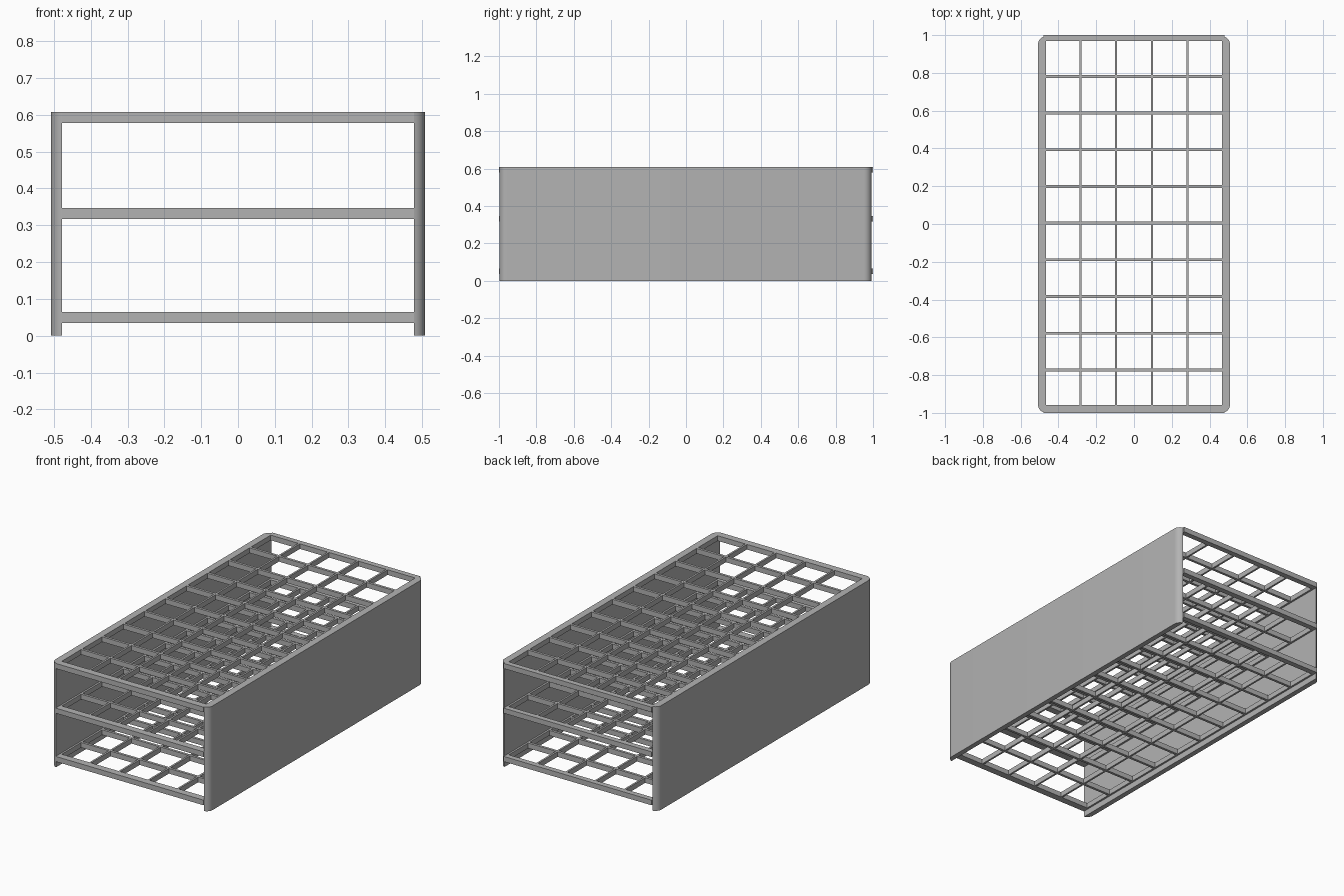
import bpy, bmesh, math

cube = bpy.data.objects.get("Cube")
if cube:
    bpy.data.objects.remove(cube, do_unlink=True)

# One grey plastic for the whole rack
grey = bpy.data.materials.new("grey_plastic")
grey.use_nodes = True
colour = (0.45, 0.45, 0.45, 1)
grey.diffuse_color = colour
grey.node_tree.nodes["Principled BSDF"].inputs["Base Color"].default_value = colour

HALF_W, WALL_IN, HEIGHT = 0.508, 0.478, 0.608
RADIUS, THICK = 0.04, 0.03


def finish(name, bm):
    bmesh.ops.recalc_face_normals(bm, faces=bm.faces[:])
    mesh = bpy.data.meshes.new(name)
    bm.to_mesh(mesh)
    bm.free()
    mesh.materials.append(grey)
    obj = bpy.data.objects.new(name, mesh)
    bpy.context.collection.objects.link(obj)
    return obj


def extrude_up(bm, faces, height):
    geom = bmesh.ops.extrude_face_region(bm, geom=faces)["geom"]
    verts = [g for g in geom if isinstance(g, bmesh.types.BMVert)]
    bmesh.ops.translate(bm, verts=verts, vec=(0, 0, height))


def edge_lines(start, end, cells, bar):
    """Both edges of every bar between start and end."""
    cell = (end - start - (cells - 1) * bar) / cells
    lines = []
    for i in range(cells):
        a = start + i * (cell + bar)
        lines += [a, a + cell]
    return lines


def wall(name, side):
    """Side panel with rounded vertical outer corners."""
    front, back = -0.998, 0.992
    cx = HALF_W - RADIUS
    first = math.acos((WALL_IN - cx) / RADIUS)
    arc = [first * (1 - i / 8) for i in range(9)]
    pts = [(cx + RADIUS * math.cos(a), front + RADIUS - RADIUS * math.sin(a)) for a in arc]
    pts += [(cx + RADIUS * math.cos(a), back - RADIUS + RADIUS * math.sin(a)) for a in reversed(arc)]
    bm = bmesh.new()
    face = bm.faces.new([bm.verts.new((side * x, y, 0)) for x, y in pts])
    extrude_up(bm, [face], HEIGHT)
    obj = finish(name, bm)
    bpy.ops.object.select_all(action='DESELECT')
    obj.select_set(True)
    bpy.context.view_layer.objects.active = obj
    bpy.ops.object.shade_smooth_by_angle(angle=math.radians(30))


def grid_shelf(name, z):
    """Shelf with five by ten square openings."""
    xs = [-WALL_IN] + edge_lines(-0.467, 0.467, 5, 0.011) + [WALL_IN]
    ys = [-1] + edge_lines(-0.959, 0.968, 10, 0.015) + [1]
    bm = bmesh.new()
    verts = [[bm.verts.new((x, y, z)) for y in ys] for x in xs]
    for i in range(len(xs) - 1):
        for j in range(len(ys) - 1):
            if i % 2 and j % 2:
                continue
            bm.faces.new((verts[i][j], verts[i + 1][j], verts[i + 1][j + 1], verts[i][j + 1]))
    extrude_up(bm, bm.faces[:], THICK)
    finish(name, bm)


wall("left_wall", 1)
wall("right_wall", -1)
for label, base in (("bottom", 0.035), ("middle", 0.317), ("top", HEIGHT - THICK)):
    grid_shelf(label + "_grid", base)
